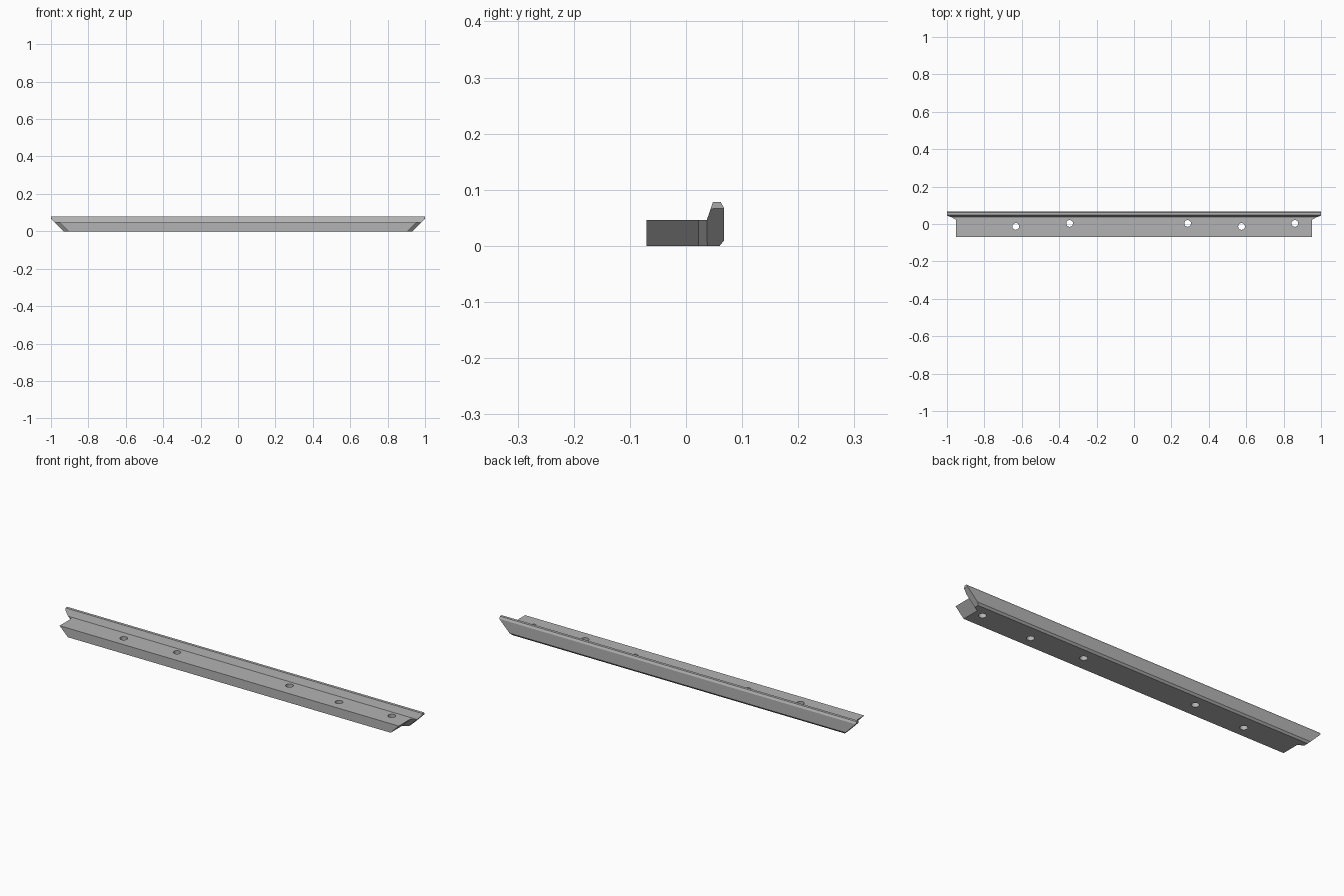
import bpy, bmesh
from mathutils import Matrix

cube = bpy.data.objects.get("Cube")
if cube:
    bpy.data.objects.remove(cube, do_unlink=True)

grey = bpy.data.materials.new("metal grey")
grey.use_nodes = True
colour = (0.45, 0.45, 0.45, 1)
grey.diffuse_color = colour
grey.node_tree.nodes["Principled BSDF"].inputs["Base Color"].default_value = colour


def make_object(name, bm):
    bmesh.ops.recalc_face_normals(bm, faces=bm.faces)
    mesh = bpy.data.meshes.new(name)
    bm.to_mesh(mesh)
    bm.free()
    mesh.materials.append(grey)
    obj = bpy.data.objects.new(name, mesh)
    bpy.context.collection.objects.link(obj)
    return obj


# Cross-section (y, z): flat base strip with a raised lip along the back
profile = [(-.07, 0), (.022, 0), (.038, 0), (.06, 0), (.068, .01), (.068, .067),
           (.062, .078), (.048, .078), (.044, .066), (.037, .046), (.022, .046), (-.07, .046)]
# Facets of each end: base, step between base and lip, lip, blunt tip
end_facets = [(0, 1, 10, 11), (1, 2, 9, 10), (2, 3, 4, 5, 8, 9), (5, 6, 7, 8)]


def end_x(y, z):
    """Mitred end, set back along the base and blunt at the tip."""
    start = .905 if y < .03 else .932
    return min(start + z, 1)


# Rail body
bm = bmesh.new()
rings = [[bm.verts.new((side * end_x(y, z), y, z)) for y, z in profile] for side in (-1, 1)]
for ring in rings:
    for facet in end_facets:
        bm.faces.new([ring[i] for i in facet])
for i in range(len(profile)):
    j = (i + 1) % len(profile)
    bm.faces.new((rings[0][i], rings[0][j], rings[1][j], rings[1][i]))
bmesh.ops.recalc_face_normals(bm, faces=bm.faces)
bmesh.ops.dissolve_limit(bm, angle_limit=.005, verts=bm.verts, edges=bm.edges)
rail = make_object("mitred_rail", bm)

# Staggered screw holes through the base
bm = bmesh.new()
for x, y in [(-.632, -.013), (-.344, .003), (.287, .003), (.575, -.013), (.86, .003)]:
    bmesh.ops.create_cone(bm, cap_ends=True, segments=24, radius1=.018, radius2=.018,
                          depth=.2, matrix=Matrix.Translation((x, y, .02)))
cutter = make_object("hole_cutter", bm)
cutter.hide_render = True

holes = rail.modifiers.new("holes", "BOOLEAN")
holes.object = cutter
holes.operation = "DIFFERENCE"
holes.solver = "EXACT"
bpy.context.view_layer.objects.active = rail
rail.select_set(True)
bpy.ops.object.modifier_apply(modifier=holes.name)
bpy.data.objects.remove(cutter, do_unlink=True)

# Smooth hole walls, crisp rail edges
bpy.ops.object.shade_smooth_by_angle(angle=.4)
